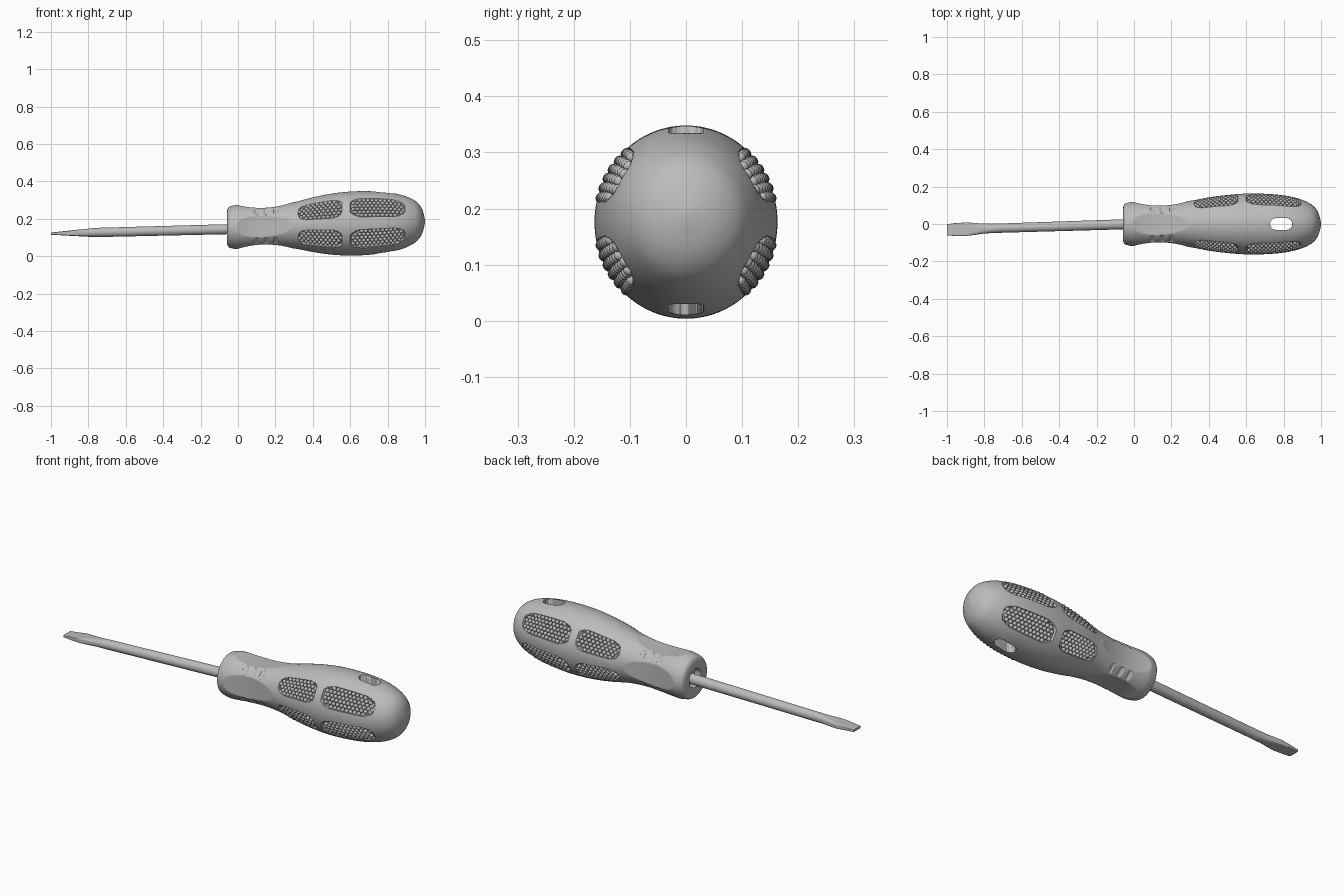
import bpy, bmesh, math
from mathutils import Vector, Matrix

if "Cube" in bpy.data.objects:
    bpy.data.objects.remove(bpy.data.objects["Cube"])

grey = bpy.data.materials.new("grey")
grey.diffuse_color = (0.5, 0.5, 0.5, 1)
grey.use_nodes = True
grey.node_tree.nodes["Principled BSDF"].inputs["Base Color"].default_value = grey.diffuse_color


def finish(name, bm, angle=40):
    bmesh.ops.recalc_face_normals(bm, faces=bm.faces[:])
    me = bpy.data.meshes.new(name)
    bm.to_mesh(me)
    bm.free()
    ob = bpy.data.objects.new(name, me)
    bpy.context.collection.objects.link(ob)
    me.materials.append(grey)
    bpy.ops.object.select_all(action='DESELECT')
    ob.select_set(True)
    bpy.context.view_layer.objects.active = ob
    bpy.ops.object.shade_smooth_by_angle(angle=math.radians(angle))
    return ob


def loft(name, rings, angle=40):
    bm = bmesh.new()
    loops = [[bm.verts.new(p) for p in ring] for ring in rings]
    n = len(loops[0])
    for a, b in zip(loops, loops[1:]):
        for i in range(n):
            j = (i + 1) % n
            bm.faces.new((a[i], a[j], b[j], b[i]))
    bm.faces.new(loops[0])
    bm.faces.new(loops[-1])
    return finish(name, bm, angle)


# Handle outline (x, radius), smoothed with Catmull-Rom interpolation
BODY = [(-.06, .085), (-.052, .105), (-.03, .114), (0, .119), (.1, .115), (.2, .114),
        (.3, .124), (.4, .146), (.5, .163), (.6, .171), (.7, .170), (.8, .161),
        (.88, .143), (.93, .122), (.965, .096), (.987, .060), (.997, .022), (1, .004)]
PADS = [(.44, .115), (.745, .145)]      # centre x, half length
PAD_ANGLE, PAD_HALF = math.radians(31), math.radians(19.5)


def body_radius(x):
    k = 0
    while k < len(BODY) - 2 and x > BODY[k + 1][0]:
        k += 1
    p = [BODY[max(0, min(len(BODY) - 1, k + d))] for d in (-1, 0, 1, 2)]
    (x1, r1), (x2, r2) = p[1], p[2]
    h = x2 - x1
    m1 = (r2 - p[0][1]) / (x2 - p[0][0]) * h
    m2 = (p[3][1] - r1) / (p[3][0] - x1) * h
    t = (x - x1) / h
    return ((2*t**3 - 3*t**2 + 1) * r1 + (t**3 - 2*t**2 + t) * m1
            + (3*t**2 - 2*t**3) * r2 + (t**3 - t**2) * m2)


def pad_angle(a):
    # angle from the nearest side direction, then from the pad centre line
    return math.atan2(abs(math.sin(a)), abs(math.cos(a))) - PAD_ANGLE


def pad_value(x, a):
    v = pad_angle(a) / PAD_HALF
    return min(max(abs((x - c) / l) ** 3.2 + abs(v) ** 3.2, 0) for c, l in PADS)


def surface_radius(x, a):
    r = body_radius(x)
    # Four finger scallops near the front
    side = (a + math.pi / 4) % (math.pi / 2) - math.pi / 4
    u = (x - .135) / .14
    if abs(u) < 1.35:
        r = min(r, (.098 + .020 * u * u) / math.cos(side))
    # Three short notches on each diagonal
    diag = abs(abs(side) - math.pi / 4) * r
    for c in (.10, .15, .20):
        q = ((x - c) / .011) ** 2 + (diag / .026) ** 4
        if q < 1:
            r -= .007 * (1 - q) ** .5
    # Recessed grip pads
    if pad_value(x, a) < 1:
        r -= .012
    return r


def place(x, a, r):
    f = min(1, max(0, (x - .3) / .2))
    return Vector((x, r * math.cos(a) * (1 - .05 * f), .155 + .03 * (x + .06) + r * math.sin(a)))


# Handle, starting inside the socket that holds the shaft
N, M = 192, 210
angles = [2 * math.pi * i / N for i in range(N)]
rings = [[place(x, a, r) for a in angles] for x, r in ((-.02, .045), (-.055, .05))]
xs = [-.06 + 1.025 * i / M for i in range(M + 1)]
xs += [.972, .98, .987, .992, .997, 1.0]
rings += [[place(x, a, surface_radius(x, a)) for a in angles] for x in xs]
handle = loft("handle", rings)

# Hanging slot through the handle
cut = []
for z in (-.1, .5):
    ring = []
    for i in range(48):
        a = 2 * math.pi * (i + .5) / 48
        ring.append((.787 + math.copysign(.028, math.cos(a)) + .031 * math.cos(a), .031 * math.sin(a), z))
    cut.append(ring)
cutter = loft("slot_cutter", cut)
mod = handle.modifiers.new("slot", 'BOOLEAN')
mod.object = cutter
mod.operation = 'DIFFERENCE'
mod.solver = 'EXACT'
bpy.context.view_layer.objects.active = handle
bpy.ops.object.modifier_apply(modifier="slot")
bpy.data.objects.remove(cutter)

# Grip bumps in staggered rows on every pad
bm = bmesh.new()
for sy in (0, 1):
    for sz in (-1, 1):
        for c, l in PADS:
            cols = round(2 * l / .023)
            for row in range(6):
                off = (row - 2.5) / 3 * PAD_HALF
                a = sz * (PAD_ANGLE + off)
                if sy:
                    a = math.pi - a
                for i in range(cols):
                    x = c - l + (i + .5 + .25 * (-1) ** row) * 2 * l / cols
                    if pad_value(x, a) > .88:
                        continue
                    p = place(x, a, body_radius(x) - .007)
                    bmesh.ops.create_icosphere(bm, subdivisions=2, radius=.0105,
                                               matrix=Matrix.Translation(p))
finish("grip_bumps", bm, 60)

# Shaft with a flared flat blade: x, half width in y, half height in z, squareness
SHAFT = [(.0, .027, .027, 0), (-.70, .025, .025, 0), (-.76, .025, .025, 0),
         (-.81, .027, .021, .3), (-.86, .033, .017, .7), (-.90, .036, .014, 1),
         (-.96, .034, .009, 1), (-1.0, .030, .006, 1)]
rings = []
for x, w, h, s in SHAFT:
    cy, cz = .031 * x, .146 + .025 * x
    e = 1 - .75 * s
    ring = []
    for i in range(32):
        a = 2 * math.pi * (i + .5) / 32
        ca, sa = math.cos(a), math.sin(a)
        ring.append((x, cy + w * math.copysign(abs(ca) ** e, ca), cz + h * math.copysign(abs(sa) ** e, sa)))
    rings.append(ring)
loft("shaft", rings, 30)
